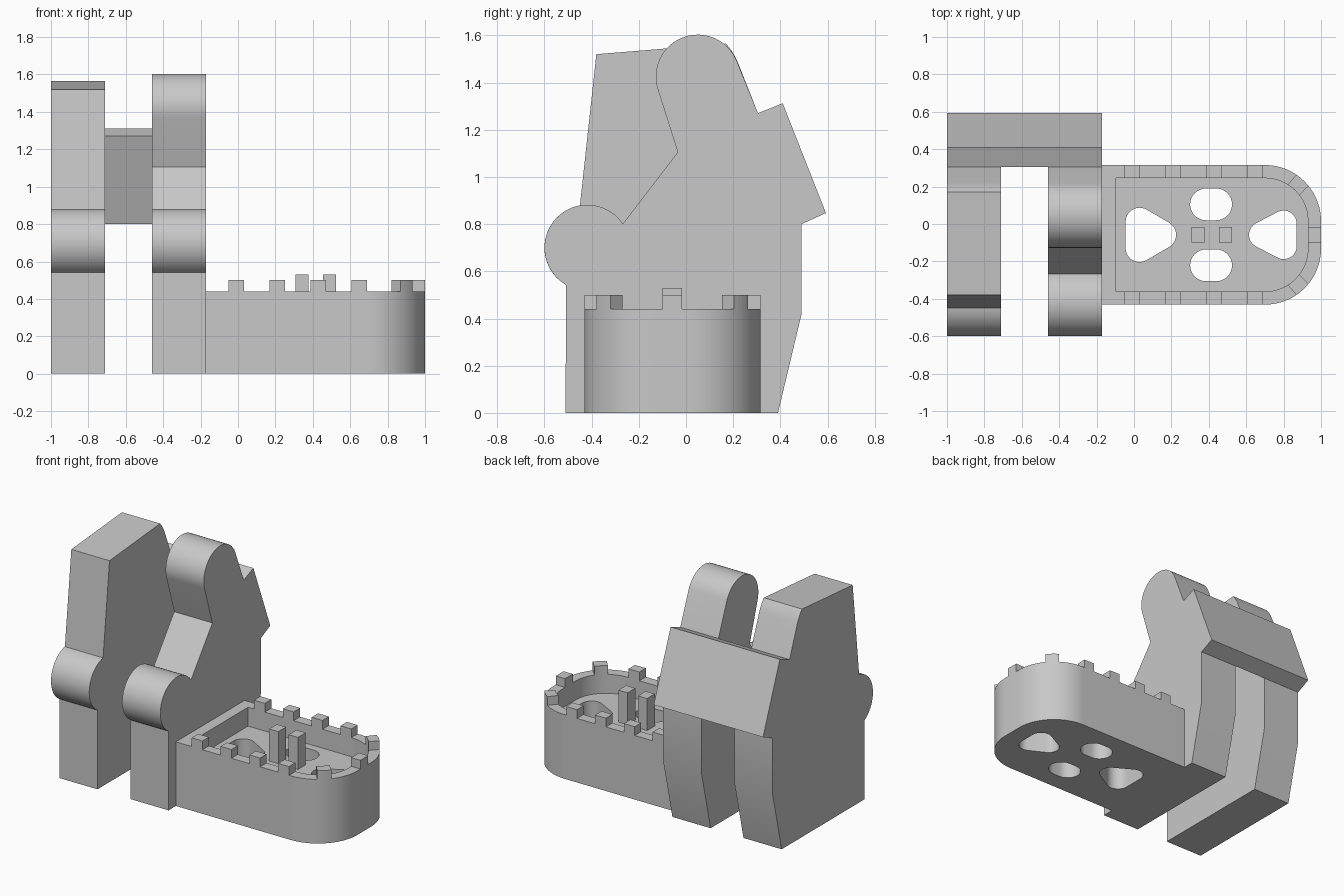
import bpy, bmesh
from math import sin, cos, radians, pi
from mathutils import Vector

cube = bpy.data.objects.get("Cube")
if cube:
    bpy.data.objects.remove(cube)

grey = bpy.data.materials.new("plain grey")
grey.use_nodes = True
COLOUR = (0.58, 0.58, 0.58, 1)
grey.diffuse_color = COLOUR
grey.node_tree.nodes["Principled BSDF"].inputs["Base Color"].default_value = COLOUR


def arc(cx, cy, r, start, end, steps=24):
    """Points on an arc, angles in degrees."""
    angles = [radians(start + (end - start) * i / steps) for i in range(steps + 1)]
    return [(cx + r * cos(a), cy + r * sin(a)) for a in angles]


def prism(name, outline, low, high, axis="z"):
    """Extrude an outline: (x, y) along z, or (y, z) along x."""
    bm = bmesh.new()
    place = (lambda p: (p[0], p[1], low)) if axis == "z" else (lambda p: (low, p[0], p[1]))
    face = bm.faces.new([bm.verts.new(place(p)) for p in outline])
    top = bmesh.ops.extrude_face_region(bm, geom=[face])["geom"]
    step = Vector((0, 0, high - low)) if axis == "z" else Vector((high - low, 0, 0))
    bmesh.ops.translate(bm, vec=step, verts=[g for g in top if isinstance(g, bmesh.types.BMVert)])
    bmesh.ops.recalc_face_normals(bm, faces=bm.faces)
    mesh = bpy.data.meshes.new(name)
    bm.to_mesh(mesh)
    bm.free()
    obj = bpy.data.objects.new(name, mesh)
    bpy.context.collection.objects.link(obj)
    mesh.materials.append(grey)
    return obj


def activate(obj):
    bpy.ops.object.select_all(action="DESELECT")
    obj.select_set(True)
    bpy.context.view_layer.objects.active = obj


def smooth(obj):
    activate(obj)
    bpy.ops.object.shade_smooth_by_angle(angle=radians(20))


def cut(obj, cutter):
    cutter.hide_render = True
    mod = obj.modifiers.new("cut", "BOOLEAN")
    mod.operation = "DIFFERENCE"
    mod.solver = "EXACT"
    mod.object = cutter
    activate(obj)
    bpy.ops.object.modifier_apply(modifier=mod.name)
    bpy.data.objects.remove(cutter)


# Two upright side plates sharing the same lower back
lower_back = [(-0.51, 0), (0.39, 0), (0.49, 0.42), (0.49, 0.80), (0.305, 1.27)]
KNUCKLE = (-0.418, 0.70, 0.182)

flat_top = [(0.222, 1.48), (0.208, 1.51), (0.19, 1.54), (0.17, 1.565), (-0.38, 1.52)]
right_plate = prism("right_plate", lower_back + flat_top + arc(*KNUCKLE, 100, 240),
                    -1, -0.71, "x")
round_top = arc(0.05, 1.425, 0.178, 23, 198) + [(-0.035, 1.105)]
left_plate = prism("left_plate", lower_back + round_top + arc(*KNUCKLE, 34, 240),
                   -0.46, -0.17, "x")

# Slanted slab joining the plates at the back
prism("back_slab", [(0.49, 0.80), (0.593, 0.847), (0.41, 1.312), (0.305, 1.27)],
      -1, -0.17, "x")

# Tray body with a pocket
MID, RIM, FLOOR = -0.058, 0.44, 0.31
CORNER_X, CORNER_Y = 0.70, 0.073


def tray_outline(start_x, radius):
    half = CORNER_Y + radius
    return ([(start_x, MID + half), (start_x, MID - half)]
            + arc(CORNER_X, MID - CORNER_Y, radius, -90, 0)
            + arc(CORNER_X, MID + CORNER_Y, radius, 0, 90))


tray = prism("tray", tray_outline(-0.17, 0.30), 0, RIM)
cut(tray, prism("pocket_cutter", tray_outline(-0.095, 0.23), FLOOR, 1))


# Rounded triangular and slotted openings through the floor
def triangle(base_x, tip_x, half, r, side):
    pts = (arc(tip_x, MID, r, -60, 60, 12) + arc(base_x, MID + half, r, 60, 180, 12)
           + arc(base_x, MID - half, r, 180, 300, 12))
    pivot = tip_x
    return [(pivot + side * (x - pivot), y) for x, y in pts]


def slot(cx, cy, half, r):
    return arc(cx + half, cy, r, -90, 90, 16) + arc(cx - half, cy, r, 90, 270, 16)


openings = [triangle(0.03, 0.15, 0.07, 0.075, 1),
            triangle(0.57, 0.685, 0.06, 0.07, -1),
            slot(0.412, MID + 0.163, 0.027, 0.085),
            slot(0.412, MID - 0.163, 0.027, 0.085)]
for outline in openings:
    cut(tray, prism("opening_cutter", outline, -0.1, FLOOR + 0.05))

for obj in (right_plate, left_plate, tray):
    smooth(obj)


def block(name, x0, x1, y0, y1, z0, z1):
    return prism(name, [(x0, y0), (x1, y0), (x1, y1), (x0, y1)], z0, z1)


# Two posts inside the tray
for x in (0.307, 0.455):
    block("tray_post", x, x + 0.07, MID - 0.042, MID + 0.042, FLOOR, 0.53)

# Teeth around the rim: straight sides, corners and end
TOOTH = 0.50
for side in (-1, 1):
    inner, outer = sorted((MID + side * 0.303, MID + side * 0.373))
    for i in range(4):
        x = -0.05 + i * 0.219
        block("side_tooth", x, x + 0.082, inner, outer, RIM, TOOTH)
    cy = MID + side * CORNER_Y
    ring = (arc(CORNER_X, cy, 0.30, side * 39, side * 56, 4)
            + arc(CORNER_X, cy, 0.23, side * 58, side * 37, 4))
    prism("corner_tooth", ring, RIM, TOOTH)
block("end_tooth", 0.93, 1, MID - 0.042, MID + 0.042, RIM, TOOTH)
